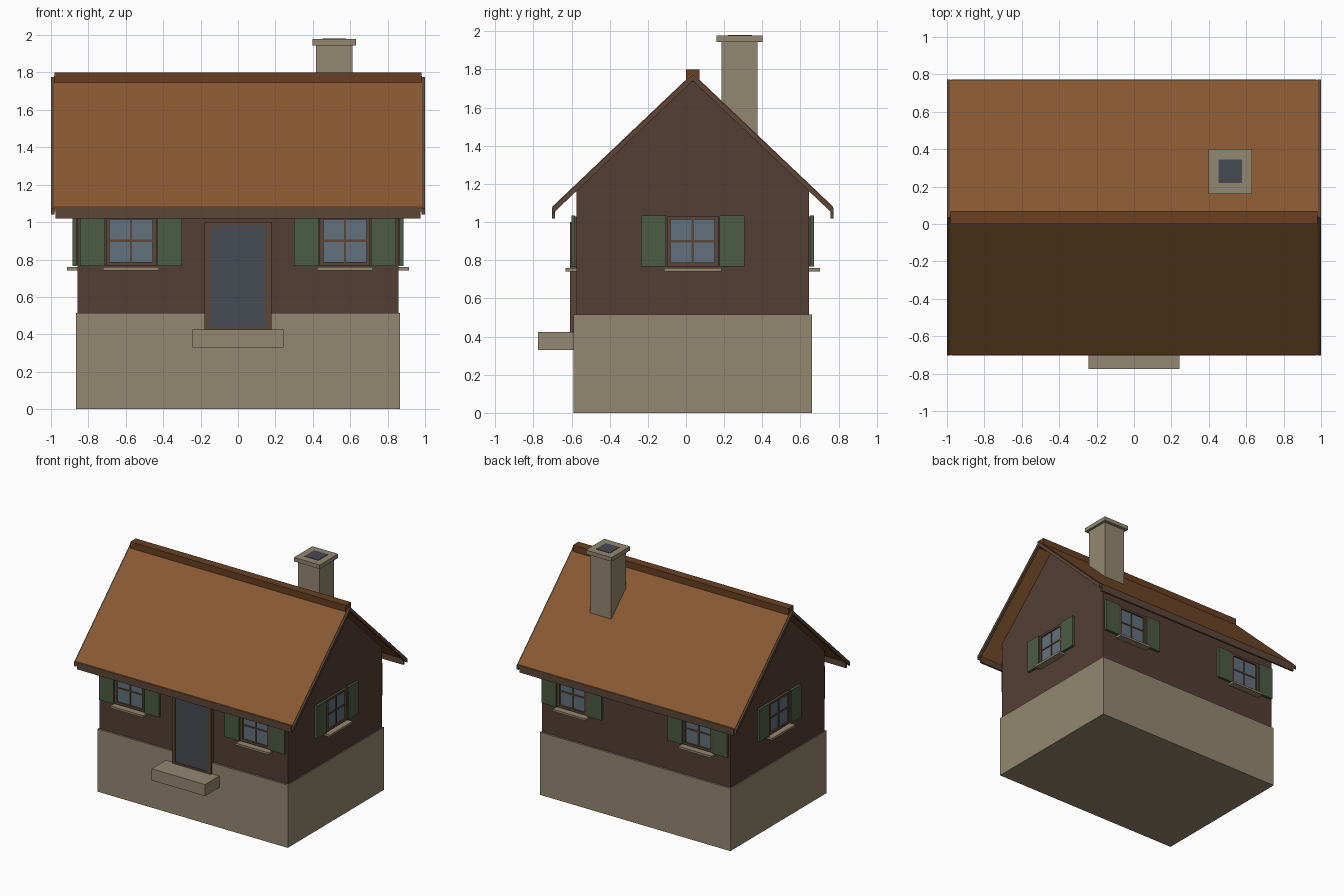
import bpy, bmesh
from math import pi
from mathutils import Matrix, Vector

if "Cube" in bpy.data.objects:
    bpy.data.objects.remove(bpy.data.objects["Cube"])

CY = 0.035             # y of the ridge line
WX, WY = 0.858, 0.61   # half size of the timber walls
SLOPE = 0.95


def material(name, rgb):
    m = bpy.data.materials.new(name)
    m.diffuse_color = [(c / 255) ** 2.2 for c in rgb] + [1]
    m.use_nodes = True
    m.node_tree.nodes["Principled BSDF"].inputs["Base Color"].default_value = m.diffuse_color
    return m


STONE = material("stone", (146, 134, 112))
WALL = material("dark_timber", (84, 65, 56))
ROOF = material("roof_tile", (136, 89, 53))
TRIM = material("brown_trim", (92, 72, 58))
GREEN = material("shutter_green", (76, 92, 70))
GLASS = material("glass", (98, 112, 124))
DARK = material("dark_panel", (72, 76, 84))
RIDGE = material("ridge_tile", (104, 66, 38))


def finish(name, bm, mat):
    bmesh.ops.recalc_face_normals(bm, faces=bm.faces)
    me = bpy.data.meshes.new(name)
    bm.to_mesh(me)
    bm.free()
    me.materials.append(mat)
    ob = bpy.data.objects.new(name, me)
    bpy.context.collection.objects.link(ob)
    return ob


def boxes(name, mat, items, M=Matrix()):
    """Each item is (x0, x1, y0, y1, z0, z1)."""
    bm = bmesh.new()
    for x0, x1, y0, y1, z0, z1 in items:
        T = Matrix.Translation(((x0 + x1) / 2, (y0 + y1) / 2, (z0 + z1) / 2))
        S = Matrix.Diagonal((x1 - x0, y1 - y0, z1 - z0, 1))
        bmesh.ops.create_cube(bm, size=1, matrix=M @ T @ S)
    return finish(name, bm, mat)


def prism(name, mat, profile, x0, x1):
    """Extrude a (y, z) profile along x; y is measured from the ridge line."""
    bm = bmesh.new()
    f = bm.faces.new([bm.verts.new((x0, CY + y, z)) for y, z in profile])
    r = bmesh.ops.extrude_face_region(bm, geom=[f])
    verts = [v for v in r["geom"] if isinstance(v, bmesh.types.BMVert)]
    bmesh.ops.translate(bm, verts=verts, vec=Vector((x1 - x0, 0, 0)))
    return finish(name, bm, mat)


def chevron(apex, half, thick):
    low = apex - SLOPE * half
    return [(-half, low), (0, apex), (half, low),
            (half, low - thick), (0, apex - thick), (-half, low - thick)]


# Stone base, timber walls and gable
boxes("stone_base", STONE, [(-0.866, 0.866, CY - 0.625, CY + 0.625, 0, 0.515)])
boxes("timber_walls", WALL, [(-WX, WX, CY - WY, CY + WY, 0.51, 1.18)])
prism("gable", WALL, [(-WY, 1.18), (WY, 1.18), (0, 1.76)], -WX, WX)

# Roof, ridge cap, gable boards and eave boards
prism("roof", ROOF, chevron(1.78, 0.735, 0.025), -0.985, 0.985)
boxes("ridge_cap", RIDGE, [(-0.98, 0.98, 0.0, 0.07, 1.735, 1.80)])
for s, side in ((-1, "left"), (1, "right")):
    a, b = sorted((s * 0.98, s * 1.0))
    prism(side + "_gable_board", TRIM, chevron(1.775, 0.738, 0.034), a, b)
for s, side in ((-1, "front"), (1, "back")):
    a, b = sorted((CY + s * 0.722, CY + s * 0.737))
    boxes(side + "_eave_board", TRIM, [(-0.975, 0.975, a, b, 1.02, 1.075)])

# Chimney with cap and flue
boxes("chimney", STONE, [(0.418, 0.612, 0.185, 0.375, 1.35, 1.945)])
boxes("chimney_cap", STONE, [(0.397, 0.632, 0.16, 0.40, 1.945, 1.978)])
boxes("flue", DARK, [(0.452, 0.577, 0.22, 0.345, 1.95, 1.981)])

# Door and step
boxes("door_frame", TRIM, [(-0.178, -0.148, -0.607, -0.57, 0.425, 1.0),
                           (0.148, 0.178, -0.607, -0.57, 0.425, 1.0),
                           (-0.148, 0.148, -0.607, -0.57, 0.985, 1.0),
                           (-0.148, 0.148, -0.607, -0.57, 0.425, 0.44)])
boxes("door", DARK, [(-0.148, 0.148, -0.6, -0.57, 0.44, 0.985)])
boxes("door_step", STONE, [(-0.243, 0.243, -0.775, -0.585, 0.33, 0.425)])


def window(tag, x, dist, turn):
    """Window on a wall that faces -y before turning about the house axis."""
    M = (Matrix.Translation((0, CY, 0)) @ Matrix.Rotation(turn, 4, 'Z')
         @ Matrix.Translation((x, -dist, 0)))
    boxes(tag + "_glass", GLASS, [(-0.118, 0.118, -0.008, 0.01, 0.78, 1.02)], M)
    boxes(tag + "_frame", TRIM, [(-0.135, -0.115, -0.02, 0.01, 0.768, 1.03),
                                 (0.115, 0.135, -0.02, 0.01, 0.768, 1.03),
                                 (-0.115, 0.115, -0.02, 0.01, 1.013, 1.03),
                                 (-0.115, 0.115, -0.02, 0.01, 0.768, 0.787),
                                 (-0.006, 0.006, -0.014, 0, 0.787, 1.013),
                                 (-0.115, 0.115, -0.014, 0, 0.894, 0.906)], M)
    boxes(tag + "_shutters", GREEN, [(-0.272, -0.14, -0.026, -0.006, 0.766, 1.034),
                                     (0.14, 0.272, -0.026, -0.006, 0.766, 1.034)], M)
    boxes(tag + "_sill", STONE, [(-0.15, 0.15, -0.057, 0.005, 0.742, 0.759)], M)


# Two windows front and back, one on each end wall
for turn, side in ((0, "front"), (pi, "back")):
    for x, n in ((-0.572, "a"), (0.572, "b")):
        window(f"{side}_window_{n}", x, WY, turn)
window("right_window", 0, WX, pi / 2)
window("left_window", 0, WX, -pi / 2)
